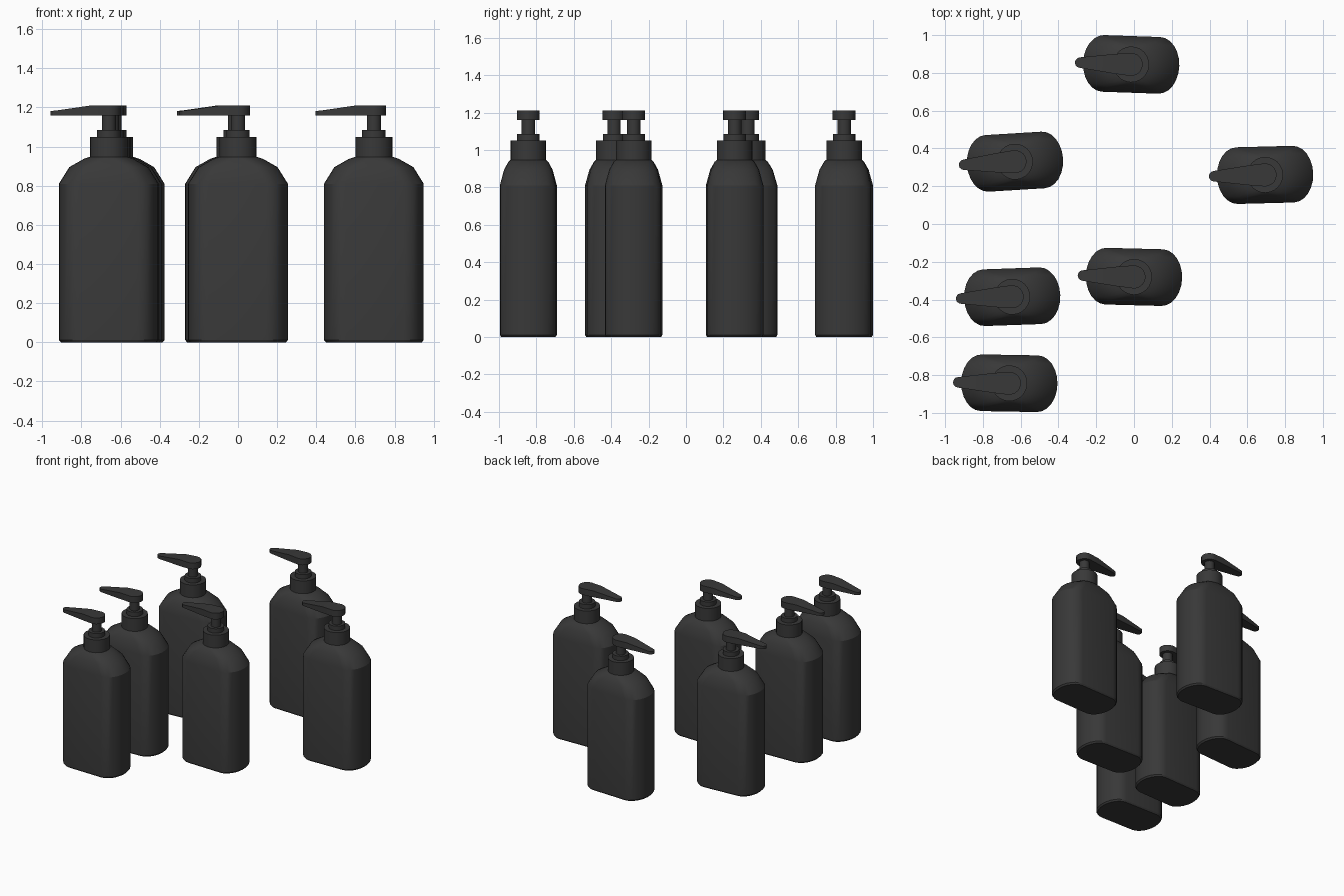
import bpy, bmesh
from math import sin, cos, pi, radians

if "Cube" in bpy.data.objects:
    bpy.data.objects.remove(bpy.data.objects["Cube"])

mat = bpy.data.materials.new("dark_plastic")
mat.diffuse_color = (0.04, 0.04, 0.04, 1)
mat.use_nodes = True
mat.node_tree.nodes["Principled BSDF"].inputs["Base Color"].default_value = mat.diffuse_color
SEG = 12


def loft(name, rings):
    """Skin a list of equal-length point rings and cap both ends."""
    bm = bmesh.new()
    vs = [[bm.verts.new(p) for p in r] for r in rings]
    n = len(rings[0])
    for a, b in zip(vs, vs[1:]):
        for i in range(n):
            j = (i + 1) % n
            bm.faces.new((a[i], a[j], b[j], b[i]))
    bm.faces.new(vs[0][::-1])
    bm.faces.new(vs[-1])
    bmesh.ops.remove_doubles(bm, verts=bm.verts, dist=1e-5)
    bmesh.ops.recalc_face_normals(bm, faces=bm.faces)
    me = bpy.data.meshes.new(name)
    bm.to_mesh(me)
    bm.free()
    me.materials.append(mat)
    ob = bpy.data.objects.new(name, me)
    bpy.context.collection.objects.link(ob)
    return ob


def oval(z, flat, rx, ry):
    """Oval section: straight sides of half-length flat, elliptical ends."""
    pts = []
    for side in (1, -1):
        for i in range(SEG + 1):
            a = -pi / 2 + pi * i / SEG
            pts.append((side * (flat + rx * cos(a)), side * ry * sin(a), z))
    return pts


# Bottle body with shoulders and neck collar
body = loft("bottle_body", [oval(*s) for s in (
    (0, 0.145, 0.100, 0.143), (0.012, 0.148, 0.107, 0.150),
    (0.81, 0.148, 0.107, 0.150), (0.895, 0.095, 0.107, 0.128),
    (0.937, 0.030, 0.098, 0.106), (0.948, 0, 0.095, 0.095),
    (1.05, 0, 0.095, 0.095))])

# Pump collar and stem
stem = loft("pump_stem", [oval(z, 0, r, r) for z, r in (
    (1.045, 0.06), (1.085, 0.06), (1.085, 0.036), (1.165, 0.036))])

# Pump head: round at the back, tapering to a thin spout
sections = [(0.061 * cos(a), 0.061 * sin(a), 1.21)
            for a in (radians(d) for d in (3, 20, 40, 60, 80, 95))]
sections += [(-0.09, 0.052, 1.21), (-0.27, 0.028, 1.184)]
sections += [(-0.27 - 0.028 * sin(a), 0.028 * cos(a), 1.183)
             for a in (radians(d) for d in (30, 60, 85))]
head = loft("pump_head", [[(x, -w, 1.16), (x, w, 1.16), (x, w, zt), (x, -w, zt)]
                          for x, w, zt in sections])

parts = [body, stem, head]
for o in parts:
    o.select_set(True)
bpy.context.view_layer.objects.active = body
bpy.ops.object.shade_smooth_by_angle(angle=radians(30))

# Six bottles, each slightly turned
places = [(-0.015, 0.845, -2), (-0.63, 0.33, 3.5), (0.694, 0.26, 1.5),
          (0.0, -0.28, -1.5), (-0.645, -0.385, 2), (-0.66, -0.843, -1)]
for k, (x, y, rot) in enumerate(places):
    for o in parts:
        c = o if k == 0 else o.copy()
        if k:
            bpy.context.collection.objects.link(c)
        c.location = (x, y, 0)
        c.rotation_euler = (0, 0, radians(rot))
